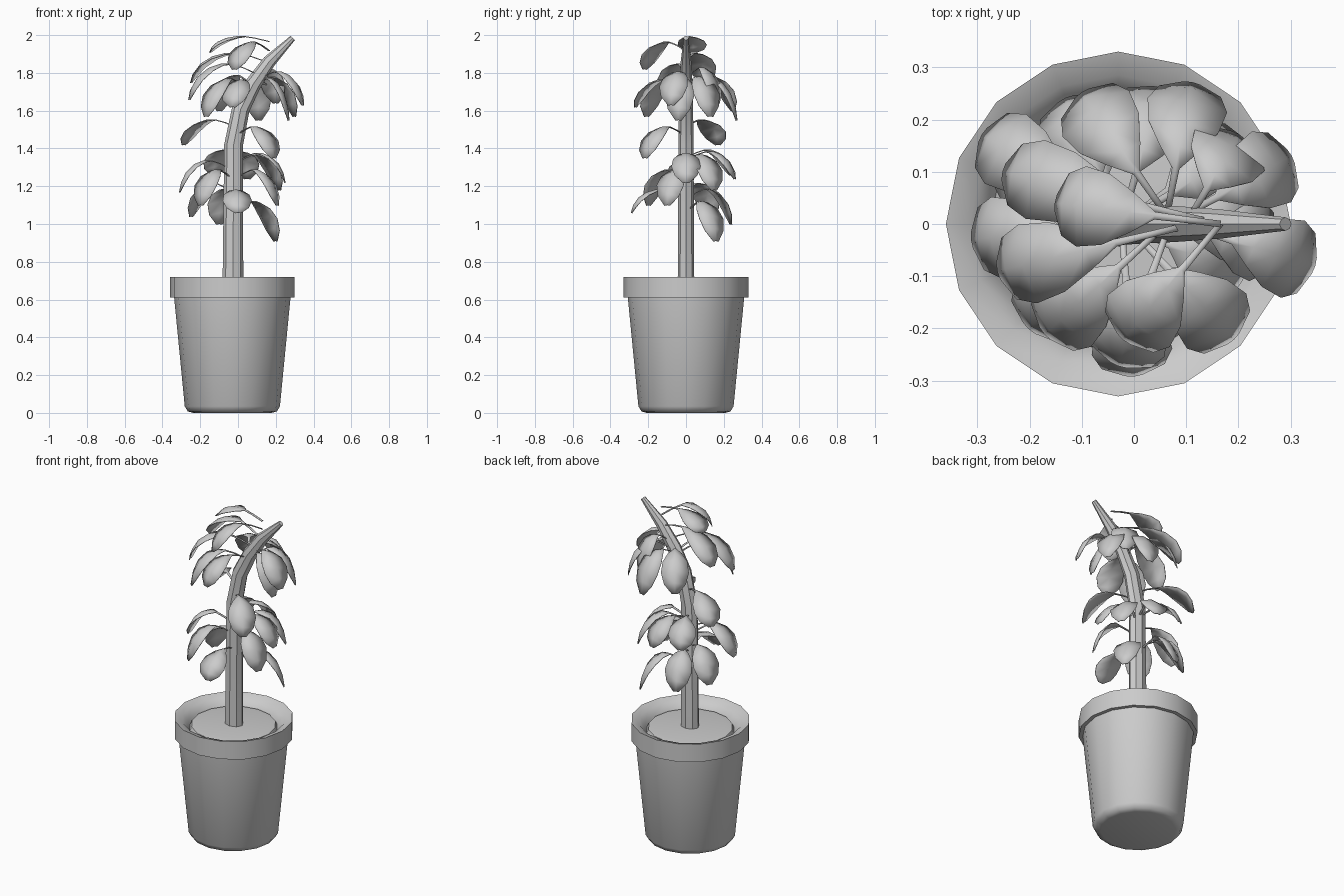
import bpy, bmesh, math
from mathutils import Vector

if "Cube" in bpy.data.objects:
    bpy.data.objects.remove(bpy.data.objects["Cube"])

def make(name, verts, faces, smooth=None):
    me = bpy.data.meshes.new(name)
    me.from_pydata([tuple(v) for v in verts], [], faces)
    bm = bmesh.new()
    bm.from_mesh(me)
    bmesh.ops.recalc_face_normals(bm, faces=bm.faces)
    bm.to_mesh(me)
    bm.free()
    ob = bpy.data.objects.new(name, me)
    bpy.context.collection.objects.link(ob)
    if smooth:
        bpy.ops.object.select_all(action='DESELECT')
        ob.select_set(True)
        bpy.context.view_layer.objects.active = ob
        bpy.ops.object.shade_smooth_by_angle(angle=math.radians(smooth))
    return ob

def loft(name, rings, smooth=None):
    """Skin closed rings of equal length and cap both ends."""
    n = len(rings[0])
    verts = [v for r in rings for v in r]
    faces = [(i*n + j, i*n + (j+1) % n, (i+1)*n + (j+1) % n, (i+1)*n + j)
             for i in range(len(rings)-1) for j in range(n)]
    faces += [tuple(range(n)), tuple(range((len(rings)-1)*n, len(rings)*n))]
    return make(name, verts, faces, smooth)

def lathe(name, profile, n=16, cx=-0.03):
    rings = [[(cx + r*math.cos(2*math.pi*j/n), r*math.sin(2*math.pi*j/n), z)
              for j in range(n)] for r, z in profile]
    return loft(name, rings, 50)

# Pot with overhanging rim, and the soil disc inside it
lathe("pot", [(.208, 0), (.236, .008), (.252, .035), (.308, .61), (.33, .61), (.33, .72),
              (.285, .705), (.255, .67), (.245, .65)])
lathe("soil", [(.25, .64), (.235, .675), (.2, .68)])

# Trunk: straight, then bending to the right and tapering
PATH = [(-.027, .66, .055), (-.023, 1.42, .05), (.015, 1.61, .047), (.08, 1.74, .043),
        (.165, 1.86, .035), (.29, 1.985, .016)]
rings = []
for i, (x, z, r) in enumerate(PATH):
    a, b = PATH[max(i-1, 0)], PATH[min(i+1, len(PATH)-1)]
    t = Vector((b[0]-a[0], 0, b[1]-a[1])).normalized()
    side = Vector((t.z, 0, -t.x))
    rings.append([Vector((x, 0, z)) + side*r*math.cos(k*math.pi/4)
                  + Vector((0, r*.8*math.sin(k*math.pi/4), 0)) for k in range(8)])
loft("trunk", rings, 25)

def trunk_x(z):
    for (x0, z0, _), (x1, z1, _) in zip(PATH, PATH[1:]):
        if z <= z1:
            return x0 + (x1-x0)*(z-z0)/(z1-z0)
    return PATH[-1][0]

# Leaf profile: distance along reach, height relative to drop, half width
LEAF = [(0, .75, .006), (.22, .98, .006), (.4, 1.1, .007), (.55, 1.1, .038),
        (.72, .97, .068), (.87, .7, .077), (.96, .35, .06), (1, 0, .016)]

def leaf(name, x, y, z, drop=.19):
    tip = Vector((x, y, z))
    bz = min(z + drop*.75, 1.86)
    base = Vector((trunk_x(bz), 0, z))
    out = tip - base
    side = Vector((-out.y, out.x, 0)).normalized()
    back = out.normalized()
    verts, faces = [], []
    for t, h, w in LEAF:
        c = base + out*t + Vector((0, 0, drop*h))
        cup = Vector((0, 0, -.2*w)) - back*.12*w
        verts += [c - side*w + cup, c, c + side*w + cup]
    for i in range(len(LEAF)-1):
        for j in (0, 1):
            a = i*3 + j
            faces.append((a, a+1, a+4, a+3))
    ob = make(name, verts, faces, 50)
    mod = ob.modifiers.new("thickness", 'SOLIDIFY')
    mod.thickness = .004
    mod.offset = 0

# Leaf tips, with an optional shorter drop
TIPS = [
    # crown
    (-.15, .04, 1.91, .075), (-.02, -.22, 1.82, .13), (-.25, .1, 1.75, .14),
    (-.26, -.09, 1.66, .17), (-.17, -.21, 1.57, .18), (-.03, -.27, 1.62, .13),
    (.345, -.08, 1.63, .16), (.3, .13, 1.57), (.27, -.04, 1.55, .2),
    (.11, .27, 1.55, .2), (.2, .17, 1.64, .17), (-.1, .25, 1.6, .17),
    # middle
    (-.29, .17, 1.42, .12), (.19, -.22, 1.35, .15),
    # lower
    (.25, 0, 1.22, .14), (-.13, .24, 1.26, .12), (.22, .15, 1.18, .17),
    (-.31, -.03, 1.17, .15), (-.2, -.2, 1.1, .17), (0, -.29, 1.06, .11),
    (-.25, .13, 1.04, .16), (-.1, .24, 1.0, .17), (.2, .16, .91, .19),
    (.21, -.1, 1.1, .17), (.05, .26, 1.24, .13)]
for i, t in enumerate(TIPS):
    leaf(f"leaf_{i+1:02d}", *t)
